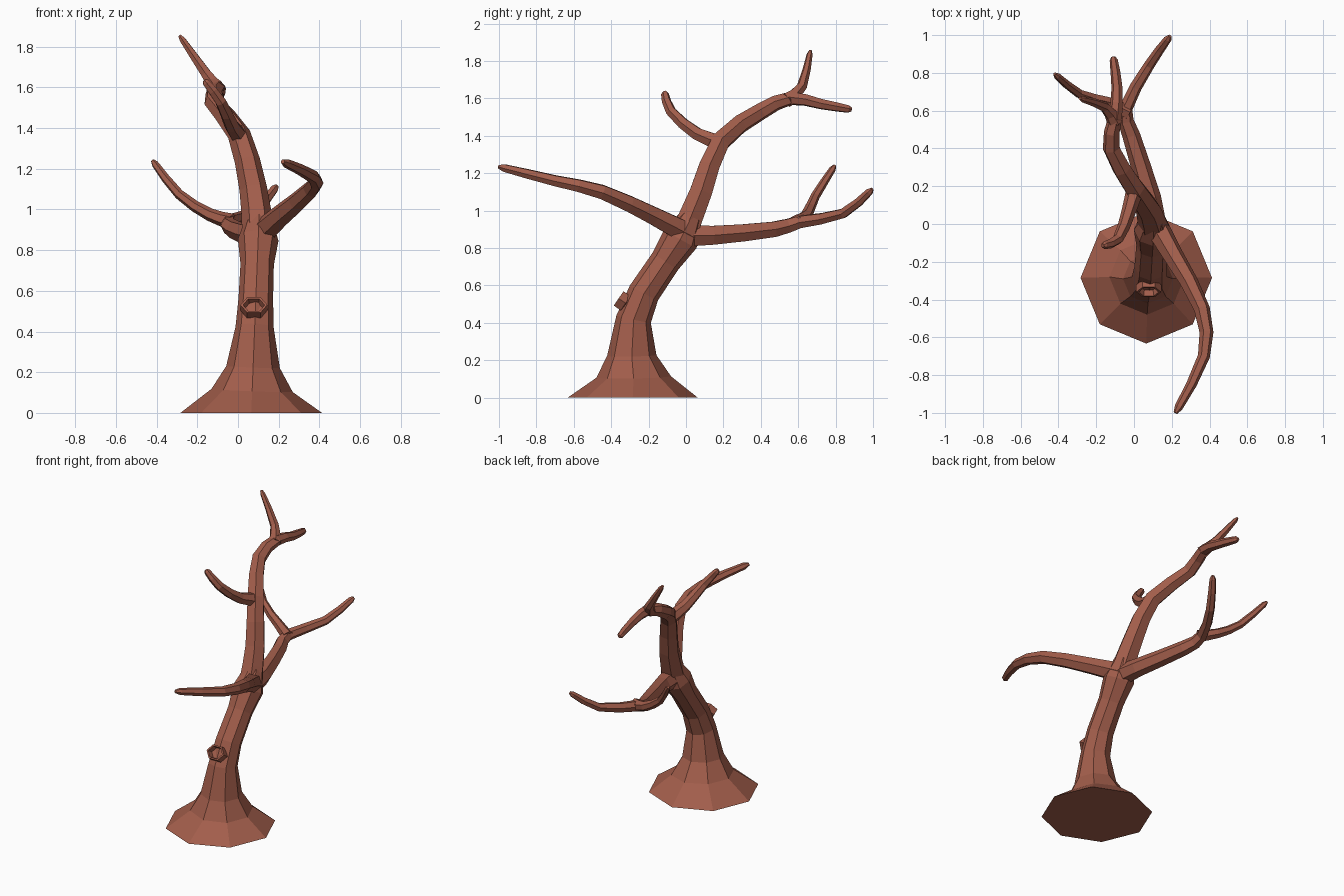
import bpy, bmesh
from math import cos, sin, pi
from mathutils import Vector

if "Cube" in bpy.data.objects:
    bpy.data.objects.remove(bpy.data.objects["Cube"])

bark = bpy.data.materials.new("bark")
bark.diffuse_color = (0.36, 0.11, 0.07, 1)
bark.use_nodes = True
bark.node_tree.nodes["Principled BSDF"].inputs["Base Color"].default_value = bark.diffuse_color
X, Z = Vector((1, 0, 0)), Vector((0, 0, 1))


def loft(name, rings):
    """Closed solid skinned through equal-sized rings of points."""
    bm = bmesh.new()
    loops = [[bm.verts.new(p) for p in ring] for ring in rings]
    n = len(loops[0])
    for a, b in zip(loops, loops[1:]):
        for i in range(n):
            j = (i + 1) % n
            bm.faces.new((a[i], a[j], b[j], b[i]))
    bm.faces.new(loops[0][::-1])
    bm.faces.new(loops[-1])
    bmesh.ops.recalc_face_normals(bm, faces=bm.faces)
    mesh = bpy.data.meshes.new(name)
    bm.to_mesh(mesh)
    bm.free()
    mesh.materials.append(bark)
    ob = bpy.data.objects.new(name, mesh)
    bpy.context.collection.objects.link(ob)
    return ob


def ring(c, u, v, r, n, squash=1):
    angles = [2 * pi * i / n for i in range(n)]
    return [c + u * r * cos(a) + v * r * squash * sin(a) for a in angles]


def tube(name, centres, radii, sides, start=None):
    """Tube along a path, its rings turned to follow the path."""
    dirs = [(b - a).normalized() for a, b in zip(centres, centres[1:])]
    u, rings = X, []
    for i, (c, r) in enumerate(zip(centres, radii)):
        t = (dirs[max(i - 1, 0)] + dirs[min(i, len(dirs) - 1)]).normalized()
        if i == 0 and start:
            t = start
        u = (u - t * u.dot(t)).normalized()
        rings.append(ring(c, u, t.cross(u), r, sides))
    return loft(name, rings)


def branch(name, r0, r1, *pts):
    """Tapered branch on a smooth curve through a few points, blunt at the tip."""
    p = [Vector(q) for q in pts]
    p = [p[0] * 2 - p[1]] + p + [p[-1] * 2 - p[-2]]
    path = []
    for a, b, c, d in zip(p, p[1:], p[2:], p[3:]):
        path += [b, (b + c) * .5625 - (a + d) * .0625]
    last = len(path)
    radii = [r1 + (r0 - r1) * (1 - i / last) ** 1.3 for i in range(last)]
    tip = p[-2]
    near = tip.lerp(path[-1], .2)
    return tube(name, path + [near, tip], radii + [r1 * .9, r1 * .45], 6)


# Flared, leaning trunk: (y, z, radius)
profile = [(-.285, 0, .348), (-.28, .11, .2), (-.29, .225, .132), (-.28, .42, .094),
           (-.225, .56, .085), (-.11, .73, .082), (-.03, .85, .1), (.03, .97, .06)]
trunk = tube("bare_tree", [Vector((.065 + .04 * z, y, z)) for y, z, r in profile],
             [r for y, z, r in profile], 8, Z)

# Main branches and their twigs
parts = [
    branch("front_branch", .068, .025, (.1, .02, .87), (.21, -.17, .97),
           (.36, -.45, 1.1), (.37, -.7, 1.16), (.22, -1, 1.235)),
    branch("upper_branch", .08, .024, (.1, -.01, .88), (.075, .08, 1.1), (.005, .185, 1.37),
           (-.12, .4, 1.53), (-.1, .56, 1.6), (-.09, .72, 1.57), (-.11, .885, 1.54)),
    branch("top_twig", .043, .018, (-.1, .54, 1.59), (-.155, .62, 1.665), (-.287, .665, 1.855)),
    branch("curled_twig", .048, .023, (.01, .2, 1.36), (-.03, .06, 1.41),
           (-.085, -.08, 1.53), (-.165, -.115, 1.635)),
    branch("rear_branch", .07, .023, (.1, -.02, .87), (.085, .14, .868), (-.015, .47, .9),
           (-.045, .61, .94), (.08, .84, .985), (.19, .995, 1.115)),
    branch("side_twig", .04, .02, (-.03, .59, .94), (-.14, .645, .975),
           (-.29, .69, 1.075), (-.42, .795, 1.24)),
]

# Hollow knot on the front of the trunk: (distance, radius)
axis = Vector((0, -.83, .56)).normalized()
mouth = Vector((.078, -.352, .525))
parts.append(loft("hollow_knot", [
    ring(mouth + axis * d, X, axis.cross(X), r, 6, .8)
    for d, r in [(-.1, .05), (-.045, .05), (-.035, .068), (.01, .066), (.01, .053), (-.025, .046)]]))

# Fuse every limb into the trunk
bpy.context.view_layer.objects.active = trunk
for ob in parts:
    mod = trunk.modifiers.new("fuse", 'BOOLEAN')
    mod.operation = 'UNION'
    mod.solver = 'EXACT'
    mod.object = ob
    bpy.ops.object.modifier_apply(modifier=mod.name)
    bpy.data.objects.remove(ob)
